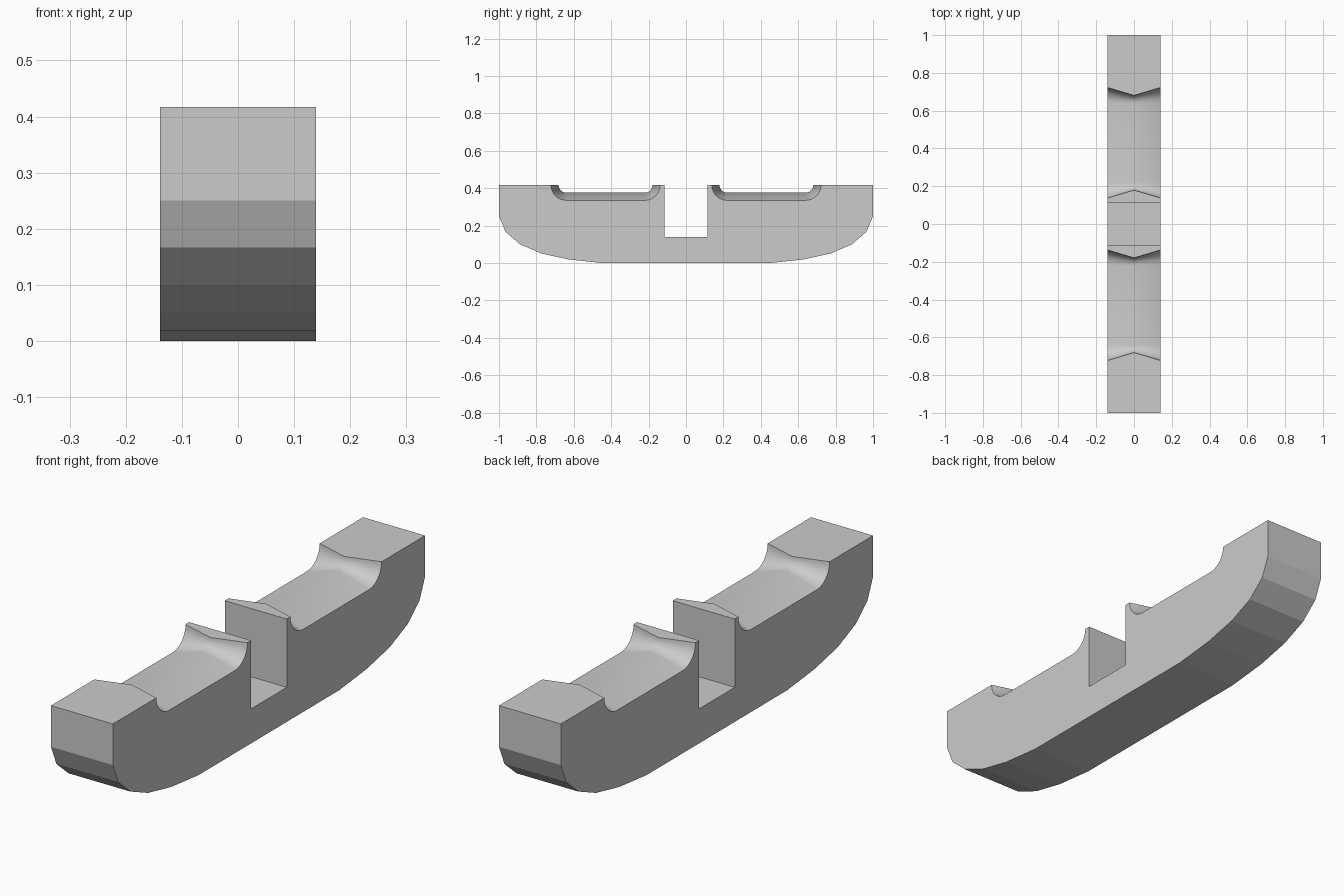
import bpy, bmesh, math

if "Cube" in bpy.data.objects:
    bpy.data.objects.remove(bpy.data.objects["Cube"])

W, TOP = 0.139, 0.417


def half_profile(r):
    """Outline for y > 0, slot to bottom; r is the depth of the hand groove."""
    pts = [(0.114, 0.14, False), (0.114, TOP, False)]
    n = 8
    for cy, start in ((0.22, math.pi), (0.64, 1.5 * math.pi)):
        for i in range(n + 1):
            a = start + i / n * math.pi / 2
            pts.append((cy + r * math.cos(a), TOP + r * math.sin(a), True))
    # rounded outer end
    for y, z in ((1, TOP), (1, 0.25), (0.965, 0.167), (0.888, 0.1),
                 (0.774, 0.051), (0.628, 0.019), (0.45, 0)):
        pts.append((y, z, False))
    return pts


def full_profile(r):
    half = half_profile(r)
    return half + [(-y, z, g) for y, z, g in reversed(half)]


# Rocker block: deep groove on both sides, shallow along the middle ridge
bm = bmesh.new()
rows = []
for x, r in ((-W, 0.082), (0, 0.041), (W, 0.082)):
    rows.append([bm.verts.new((x, y, z)) for y, z, g in full_profile(r)])
groove = [g for y, z, g in full_profile(0.05)]
count = len(groove)
# the arc end of one groove and start of the next are never adjacent
for a, b in zip(rows, rows[1:]):
    for i in range(count):
        j = (i + 1) % count
        f = bm.faces.new((a[i], a[j], b[j], b[i]))
        f.smooth = groove[i] and groove[j]
bm.faces.new(rows[0])
bm.faces.new(rows[2])
bmesh.ops.recalc_face_normals(bm, faces=bm.faces[:])

# smooth only inside the grooves
for e in bm.edges:
    e.smooth = all(f.smooth for f in e.link_faces)

mesh = bpy.data.meshes.new("rocker_block")
bm.to_mesh(mesh)
bm.free()
block = bpy.data.objects.new("rocker_block", mesh)
bpy.context.collection.objects.link(block)
